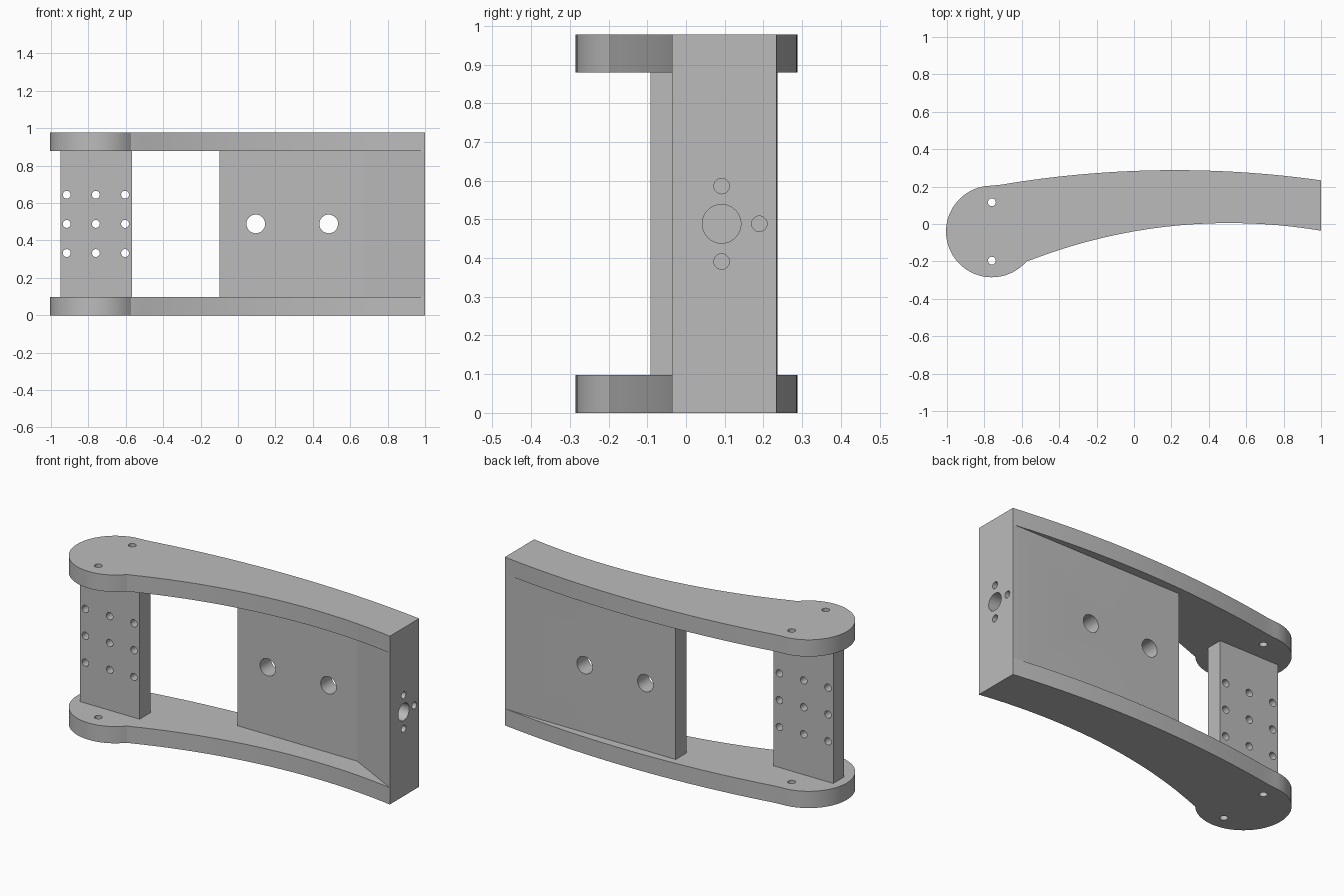
import bpy, bmesh, math
from mathutils import Matrix, Vector

if "Cube" in bpy.data.objects:
    bpy.data.objects.remove(bpy.data.objects["Cube"])

H, T = 0.977, 0.0975           # overall height, plate thickness
MID = H / 2
CX, CY, R = -0.76, -0.04, 0.245  # round end of the plates

grey = bpy.data.materials.new("grey metal")
grey.diffuse_color = (0.5, 0.5, 0.5, 1)
grey.use_nodes = True
grey.node_tree.nodes["Principled BSDF"].inputs["Base Color"].default_value = grey.diffuse_color


def finish(name, bm):
    bmesh.ops.recalc_face_normals(bm, faces=bm.faces)
    me = bpy.data.meshes.new(name)
    bm.to_mesh(me)
    bm.free()
    me.materials.append(grey)
    ob = bpy.data.objects.new(name, me)
    bpy.context.collection.objects.link(ob)
    return ob


def prism(name, outline, z0, z1):
    bm = bmesh.new()
    face = bm.faces.new([bm.verts.new((x, y, z0)) for x, y in outline])
    ext = bmesh.ops.extrude_face_region(bm, geom=[face])
    verts = [v for v in ext["geom"] if isinstance(v, bmesh.types.BMVert)]
    bmesh.ops.translate(bm, verts=verts, vec=(0, 0, z1 - z0))
    return finish(name, bm)


def add_hole(bm, centre, axis, radius, depth):
    rot = Vector((0, 0, 1)).rotation_difference(Vector(axis)).to_matrix().to_4x4()
    bmesh.ops.create_cone(bm, cap_ends=True, segments=32, radius1=radius,
                          radius2=radius, depth=depth,
                          matrix=Matrix.Translation(centre) @ rot)


def boolean(target, tool, operation):
    mod = target.modifiers.new(operation.lower(), 'BOOLEAN')
    mod.operation, mod.solver, mod.object = operation, 'EXACT', tool
    bpy.context.view_layer.objects.active = target
    bpy.ops.object.modifier_apply(modifier=mod.name)
    bpy.data.objects.remove(tool, do_unlink=True)


# curved plate outline: round end, concave front edge, straight end, convex back edge
N = 28
outline = []
for i in range(41):
    a = math.radians(90 + (314 - 90) * i / 40)
    outline.append((CX + R * math.cos(a), CY + R * math.sin(a)))
outline.append((-0.573, -0.199))
for i in range(N + 1):
    x = -0.55 + 1.55 * i / N
    outline.append((x, 0.005 - 2.95 + math.sqrt(2.95 ** 2 - (x - 0.51) ** 2)))
for i in range(N + 1):
    x = 1 - 1.71 * i / N
    outline.append((x, 0.288 - 5.6 + math.sqrt(5.6 ** 2 - (x - 0.22) ** 2)))
front_end = outline[41 + 1 + N]
back_end = outline[41 + 1 + N + 1]

frame = prism("frame", outline, 0, T)
top_plate = prism("top_plate", outline, H - T, H)

# large web that thickens towards the straight end
core = prism("core_web", [(-0.1, 0.137), (0.67, 0.137), front_end, back_end,
                          (0.95, 0.237), (-0.1, 0.237)], T / 2, H - T / 2)
# small web between the round ends
web = prism("end_web", [(-0.95, -0.092), (-0.567, -0.092),
                        (-0.567, 0.006), (-0.95, 0.006)], T / 2, H - T / 2)
for part in (core, top_plate, web):
    boolean(frame, part, 'UNION')

# all drilled holes
bm = bmesh.new()
for x in (0.095, 0.485):                       # large web
    add_hole(bm, (x, 0.18, MID), (0, 1, 0), 0.05, 0.3)
for dx in (-0.156, 0, 0.156):                  # small web grid
    for dz in (-0.156, 0, 0.156):
        add_hole(bm, (CX + dx, CY, MID + dz), (0, 1, 0), 0.021, 0.3)
for y in (CY - 0.156, CY + 0.156):             # both plates
    for z in (T / 2, H - T / 2):
        add_hole(bm, (CX, y, z), (0, 0, 1), 0.021, 0.15)
add_hole(bm, (1, 0.092, MID), (1, 0, 0), 0.05, 0.2)   # straight end
for dy, dz in ((0, 0.0975), (0, -0.0975), (0.0975, 0)):
    add_hole(bm, (1, 0.092 + dy, MID + dz), (1, 0, 0), 0.02, 0.2)
holes = finish("hole_cutter", bm)
holes.hide_render = True
boolean(frame, holes, 'DIFFERENCE')

# smooth curves, sharp corners
bpy.ops.object.select_all(action='DESELECT')
frame.select_set(True)
bpy.context.view_layer.objects.active = frame
bpy.ops.object.shade_smooth_by_angle(angle=math.radians(25))
